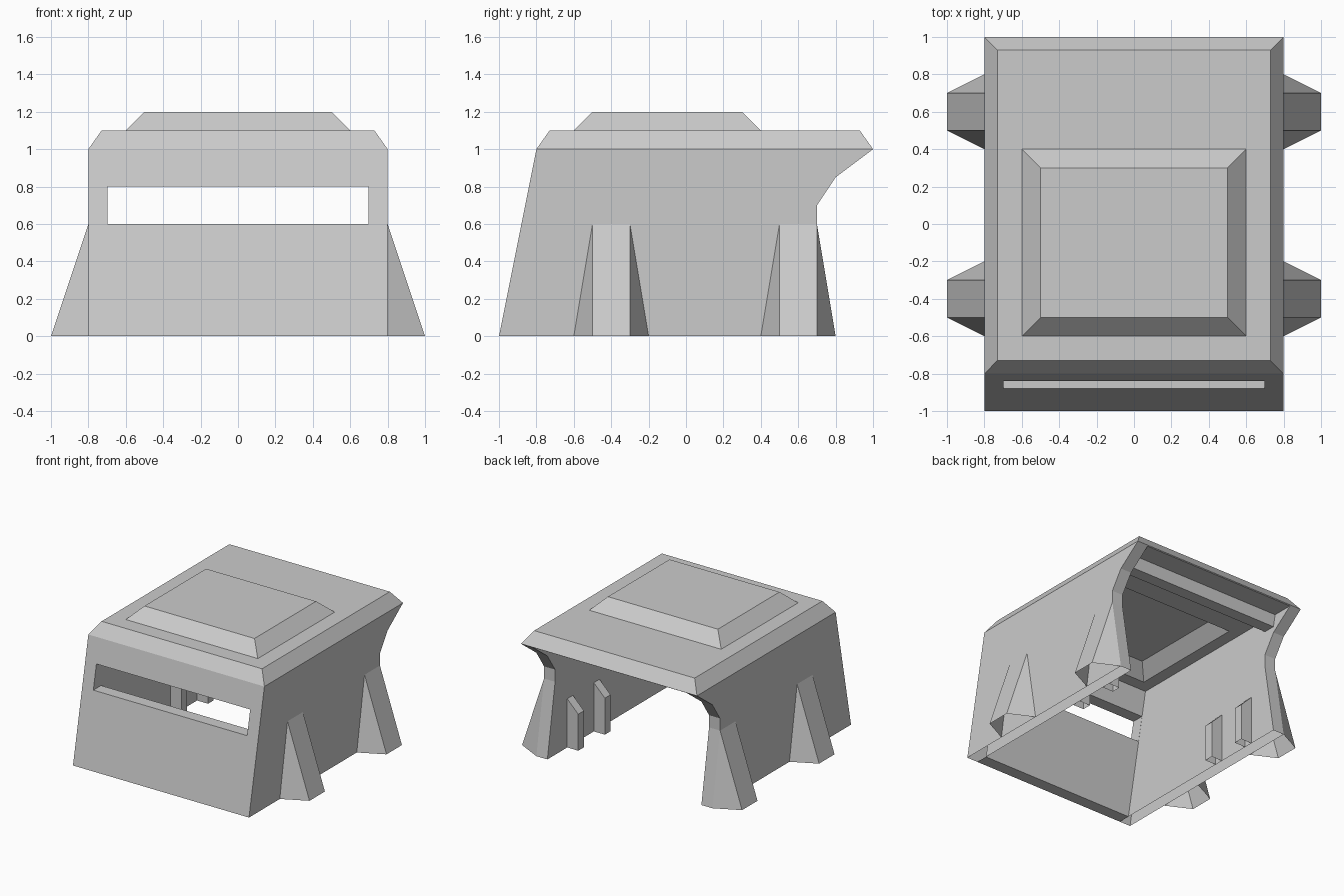
import bpy, bmesh

if "Cube" in bpy.data.objects:
    bpy.data.objects.remove(bpy.data.objects["Cube"])


def finish(bm, name):
    bmesh.ops.recalc_face_normals(bm, faces=bm.faces[:])
    me = bpy.data.meshes.new(name)
    bm.to_mesh(me)
    bm.free()
    ob = bpy.data.objects.new(name, me)
    bpy.context.collection.objects.link(ob)
    return ob


def hull(name, pts, open_bottom=False):
    bm = bmesh.new()
    for p in pts:
        bm.verts.new(p)
    bmesh.ops.convex_hull(bm, input=bm.verts[:])
    bmesh.ops.dissolve_limit(bm, angle_limit=0.01, verts=bm.verts[:], edges=bm.edges[:])
    ob = finish(bm, name)
    if open_bottom:
        remove_bottom(ob, 0)
    return ob


def remove_bottom(ob, min_x):
    """Delete ground faces lying further out than min_x."""
    bm = bmesh.new()
    bm.from_mesh(ob.data)
    if min_x:
        for s in (-1, 1):
            base = [f for f in bm.faces if all(v.co.z < 1e-4 for v in f.verts)]
            geom = base + list({e for f in base for e in f.edges}) + list({v for f in base for v in f.verts})
            bmesh.ops.bisect_plane(bm, geom=geom, plane_co=(s * min_x, 0, 0), plane_no=(1, 0, 0), dist=1e-5)
    doomed = [f for f in bm.faces if all(v.co.z < 1e-4 for v in f.verts)
              and abs(f.calc_center_median().x) > min_x]
    bmesh.ops.delete(bm, geom=doomed, context="FACES")
    bm.to_mesh(ob.data)
    bm.free()


def side_prism(profile, half):
    """Extrude a (y, z) profile across x = -half..half."""
    bm = bmesh.new()
    face = bm.faces.new([bm.verts.new((-half, y, z)) for y, z in profile])
    ext = bmesh.ops.extrude_face_region(bm, geom=[face])
    moved = [v for v in ext["geom"] if isinstance(v, bmesh.types.BMVert)]
    bmesh.ops.translate(bm, verts=moved, vec=(2 * half, 0, 0))
    bmesh.ops.recalc_face_normals(bm, faces=bm.faces[:])
    return bm


def frustum(name, x0, y0, z0, x1, y1, z1, cy):
    return hull(name, [(sx * x, cy + sy * y, z) for x, y, z in ((x0, y0, z0), (x1, y1, z1))
                       for sx in (-1, 1) for sy in (-1, 1)])


def combine(ob, other, operation):
    mod = ob.modifiers.new(operation, "BOOLEAN")
    mod.operation = operation
    mod.solver = "EXACT"
    mod.object = other
    bpy.context.view_layer.objects.active = ob
    bpy.ops.object.modifier_apply(modifier=mod.name)
    bpy.data.objects.remove(other)


# Outer shell with sloped front, flared rear edge and chamfered roof
bm = side_prism([(-1, 0), (-.8, 1), (1, 1), (.8, .85), (.7, .7), (.7, .6), (.8, 0)], .8)
roof = [f for f in bm.faces if f.normal.z > .99]
bmesh.ops.inset_region(bm, faces=roof, thickness=.1, depth=0)
bmesh.ops.translate(bm, verts=roof[0].verts[:], vec=(0, 0, .1))
shell = finish(bm, "bunker_shell")

# Raised roof panel
combine(shell, frustum("roof_panel", .65, .55, 1.05, .5, .4, 1.2, -.1), "UNION")

# Hollow interior, open below and at the back, leaving a rear lintel
cavity = finish(side_prism([(-.92, -.1), (-.7, 1), (.7, 1), (.7, .9), (.8, .9),
                            (.82, .995), (1.2, .995), (1.2, -.1)], .7), "cavity")
combine(shell, cavity, "DIFFERENCE")

# Ceiling recess under the raised panel
combine(shell, frustum("ceiling_recess", .62, .52, .98, .5, .4, 1.1, -.1), "DIFFERENCE")

# Front viewing slit
slit = finish(side_prism([(-1.1, .6), (-1.1, .8), (-.6, .8), (-.6, .6)], .699), "slit")
combine(shell, slit, "DIFFERENCE")

# Side walls are open underneath; the front wall keeps its base
remove_bottom(shell, .7)

for s, side in ((1, "right"), (-1, "left")):
    # Outer buttresses
    for cy, place in ((-.4, "front"), (.6, "rear")):
        pts = []
        for d in (-1, 1):
            pts += [(s * .8, cy + d * .2, 0), (s, cy + d * .1, 0), (s * .8, cy + d * .1, .6)]
        hull(f"{place}_{side}_buttress", pts, open_bottom=True)
    # Small inner ribs
    for cy, place in ((.16, "front"), (.505, "rear")):
        hull(f"{place}_{side}_inner_rib",
             [(s * x, cy + d * .037, z) for d in (-1, 1)
              for x, z in ((.7, 0), (.6, 0), (.6, .3), (.7, .4))], open_bottom=True)
